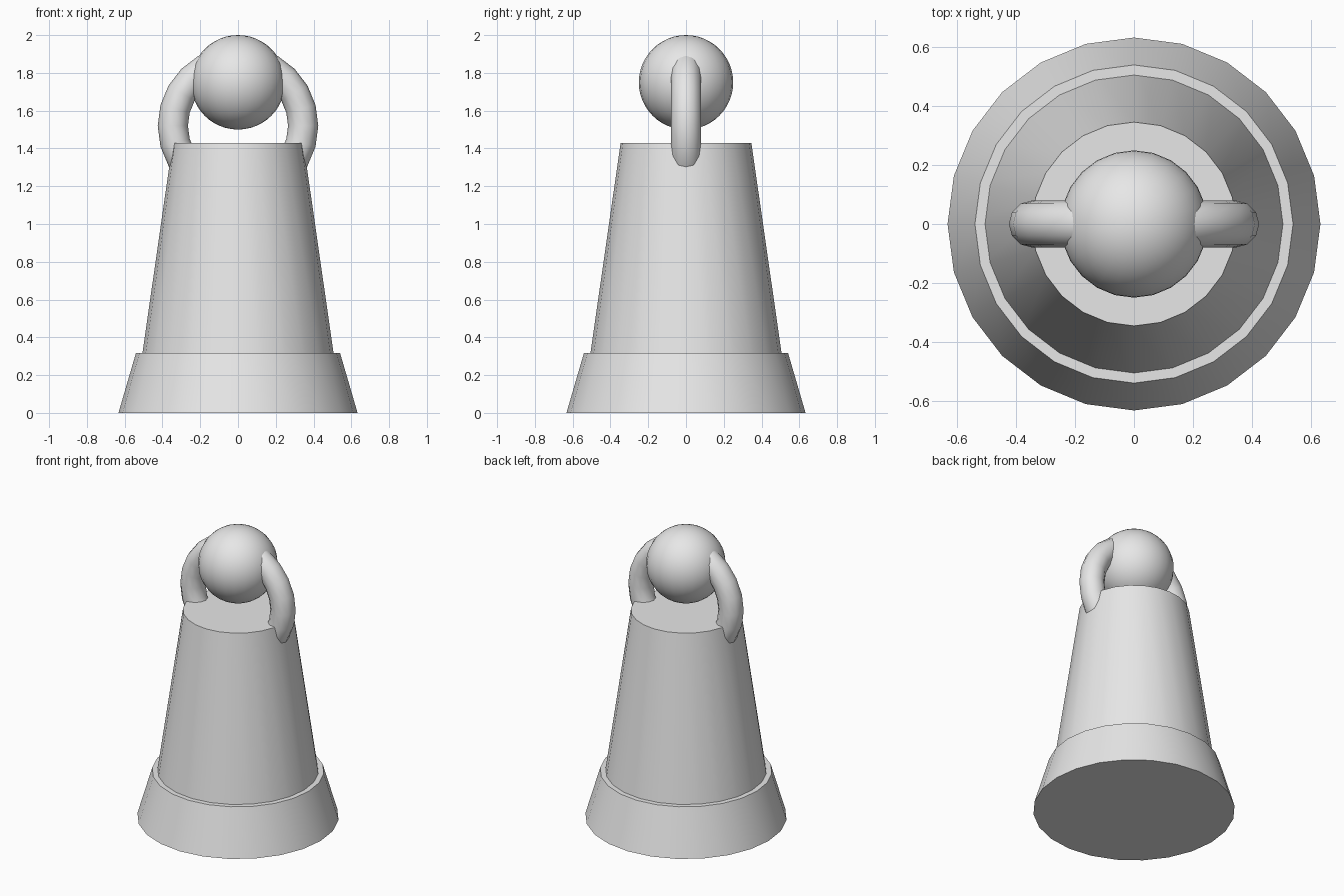
import bpy
import math

cube = bpy.data.objects.get("Cube")
if cube:
    bpy.data.objects.remove(cube, do_unlink=True)

# Plain grey material
grey = bpy.data.materials.new("light_grey")
grey.use_nodes = True
COLOUR = (0.8, 0.8, 0.8, 1)
grey.diffuse_color = COLOUR
grey.node_tree.nodes["Principled BSDF"].inputs["Base Color"].default_value = COLOUR

SIDES = 24


def finish(name):
    """Name the active object, colour it and smooth its curved faces."""
    obj = bpy.context.object
    obj.name = name
    obj.data.materials.append(grey)
    bpy.ops.object.shade_smooth_by_angle(angle=math.radians(40))
    return obj


def tapered(name, bottom, top, z0, z1):
    """Closed frustum standing between two heights."""
    bpy.ops.mesh.primitive_cone_add(vertices=SIDES, radius1=bottom, radius2=top,
                                    depth=z1 - z0, location=(0, 0, (z0 + z1) / 2))
    return finish(name)


# Flared foot and tapered body
tapered("base", 0.633, 0.54, 0, 0.318)
tapered("body", 0.55, 0.346, 0.01, 1.43)

# Ball head
bpy.ops.mesh.primitive_uv_sphere_add(segments=SIDES, ring_count=SIDES, radius=0.25,
                                     location=(0, 0, 1.75))
finish("head")

# Upright ring forming both arms
bpy.ops.mesh.primitive_torus_add(major_radius=0.345, minor_radius=0.08,
                                 major_segments=SIDES, minor_segments=12,
                                 location=(0, 0, 1.52),
                                 rotation=(math.pi / 2, 0, 0))
finish("arms")
